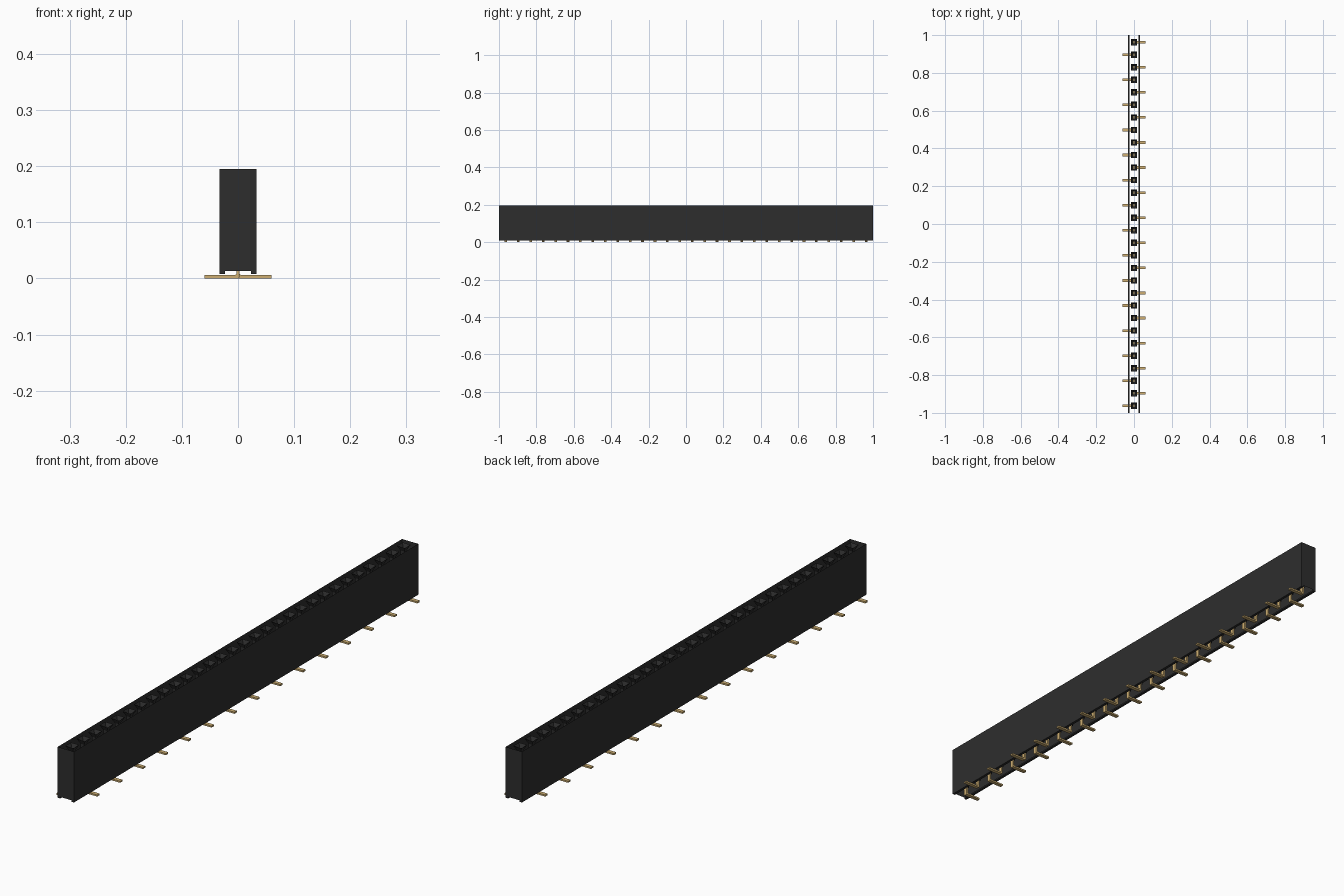
import bpy, bmesh

if "Cube" in bpy.data.objects:
    bpy.data.objects.remove(bpy.data.objects["Cube"], do_unlink=True)

PINS = 30
PITCH = 0.0664
TOP, FLOOR, FOOT = 0.195, 0.0135, 0.008
HALF_W, GROOVE, HALF_L = 0.033, 0.023, 1.0


def make_material(name, rgb):
    mat = bpy.data.materials.new(name)
    mat.use_nodes = True
    mat.diffuse_color = (*rgb, 1)
    mat.node_tree.nodes["Principled BSDF"].inputs["Base Color"].default_value = (*rgb, 1)
    return mat


black = make_material("black plastic", (0.027, 0.027, 0.027))
gold = make_material("gold metal", (0.62, 0.43, 0.17))


def finish(bm, name, mat):
    mesh = bpy.data.meshes.new(name)
    bm.to_mesh(mesh)
    bm.free()
    mesh.materials.append(mat)
    obj = bpy.data.objects.new(name, mesh)
    bpy.context.collection.objects.link(obj)
    return obj


def ring(bm, points):
    return [bm.verts.new(p) for p in points]


def bridge(bm, a, b, closed=True):
    n = len(a)
    for i in range(n if closed else n - 1):
        j = (i + 1) % n
        bm.faces.new((a[i], a[j], b[j], b[i]))


# Thin open housing: side walls, long feet under each side, and end walls
profile = [(-HALF_W, TOP), (-HALF_W, FOOT), (-GROOVE, FOOT), (-GROOVE, FLOOR),
           (GROOVE, FLOOR), (GROOVE, FOOT), (HALF_W, FOOT), (HALF_W, TOP)]
bm = bmesh.new()
front = ring(bm, [(x, -HALF_L, z) for x, z in profile])
back = ring(bm, [(x, HALF_L, z) for x, z in profile])
for side in (slice(0, 4), slice(4, 8)):
    bridge(bm, back[side], front[side], closed=False)
bm.faces.new(front)
bm.faces.new(back[::-1])
finish(bm, "housing", black)

# Square funnels that narrow into closed sleeves, one for each contact
bm = bmesh.new()
levels = [(0.0165, TOP), (0.0075, TOP - 0.018), (0.0075, 0.03)]
for i in range(PINS):
    y = (i - (PINS - 1) / 2) * PITCH
    rings = [ring(bm, [(-h, y - h, z), (h, y - h, z), (h, y + h, z), (-h, y + h, z)])
             for h, z in levels]
    for a, b in zip(rings, rings[1:]):
        bridge(bm, a, b)
    bm.faces.new(rings[-1])
finish(bm, "socket_wells", black)

# Bent contacts: a short stem turning into a flat foot, on alternate sides
outline = [(-0.003, 0.034), (-0.003, 0.003), (-0.001, 0.0), (0.06, 0.0),
           (0.06, 0.006), (0.005, 0.006), (0.003, 0.008), (0.003, 0.034)]
bm = bmesh.new()
for i in range(PINS):
    y = (i - (PINS - 1) / 2) * PITCH
    side = -1 if i % 2 == 0 else 1
    a = ring(bm, [(side * x, y - 0.007, z) for x, z in outline])
    b = ring(bm, [(side * x, y + 0.007, z) for x, z in outline])
    bridge(bm, a, b)
    bm.faces.new(a)
    bm.faces.new(b[::-1])
bmesh.ops.recalc_face_normals(bm, faces=bm.faces)
finish(bm, "contact_pins", gold)
